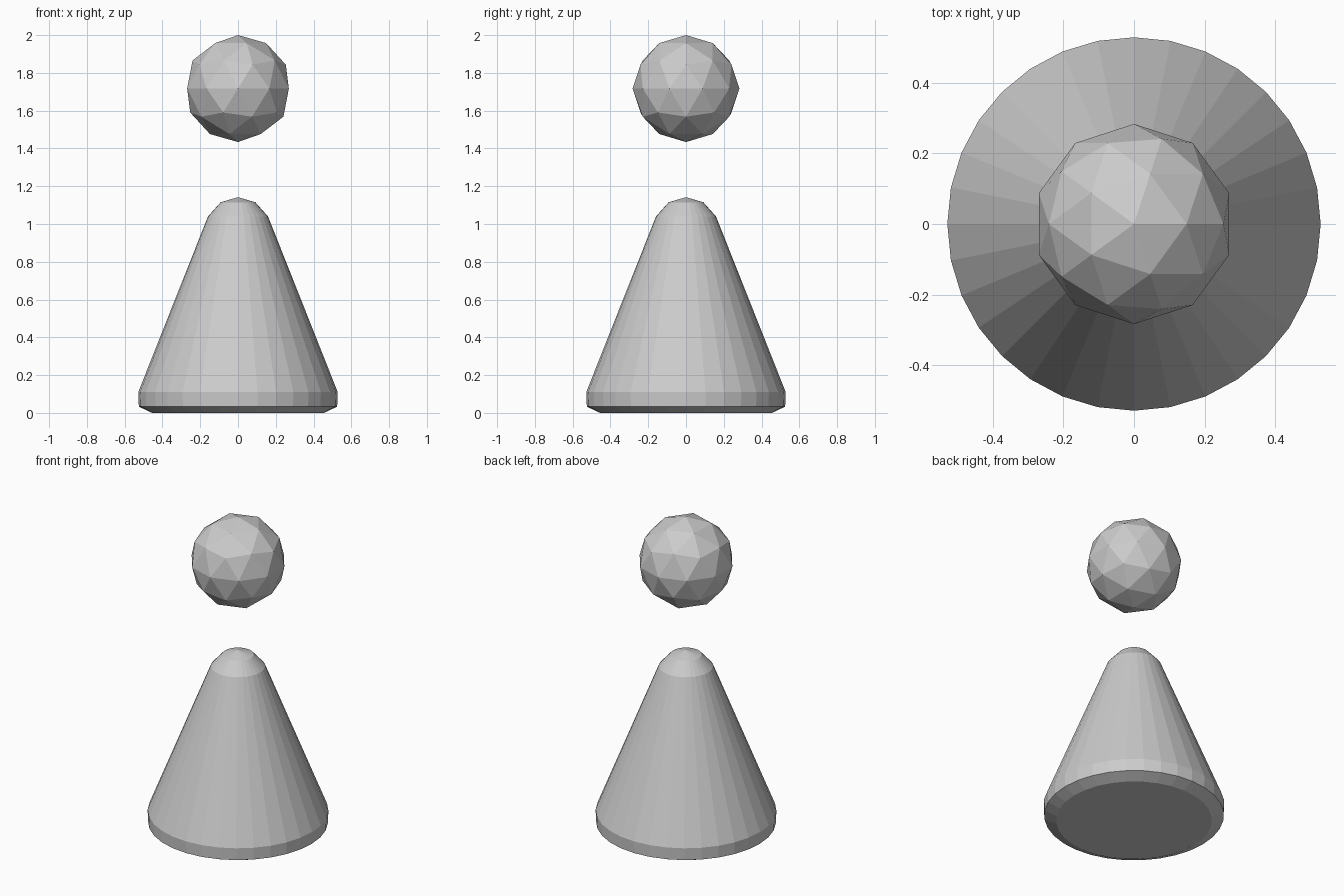
import bpy
import bmesh
from math import cos, sin, tau

if "Cube" in bpy.data.objects:
    bpy.data.objects.remove(bpy.data.objects["Cube"])

SIDES = 32


def lathe(name, profile, sides):
    """Revolve (radius, z) points around z; a radius of 0 makes a tip."""
    bm = bmesh.new()
    rings = []
    for r, z in profile:
        count = sides if r > 0 else 1
        rings.append([bm.verts.new((r * cos(tau * i / sides), r * sin(tau * i / sides), z))
                      for i in range(count)])
    bm.faces.new(rings[0][::-1])
    for low, high in zip(rings, rings[1:]):
        for i in range(sides):
            j = (i + 1) % sides
            if len(high) == 1:
                bm.faces.new((low[i], low[j], high[0]))
            else:
                bm.faces.new((low[i], low[j], high[j], high[i]))
    mesh = bpy.data.meshes.new(name)
    bm.to_mesh(mesh)
    bm.free()
    obj = bpy.data.objects.new(name, mesh)
    bpy.context.collection.objects.link(obj)
    return obj


# Cone body with bevelled base rim and rounded tip
lathe("cone_body", [(0.455, 0.0), (0.525, 0.033), (0.528, 0.11),
                    (0.159, 1.04), (0.092, 1.115), (0.0, 1.142)], SIDES)

# Faceted ball floating above the cone
bpy.ops.mesh.primitive_ico_sphere_add(subdivisions=2, radius=0.283,
                                      location=(0, 0, 1.717))
bpy.context.object.name = "floating_head"
